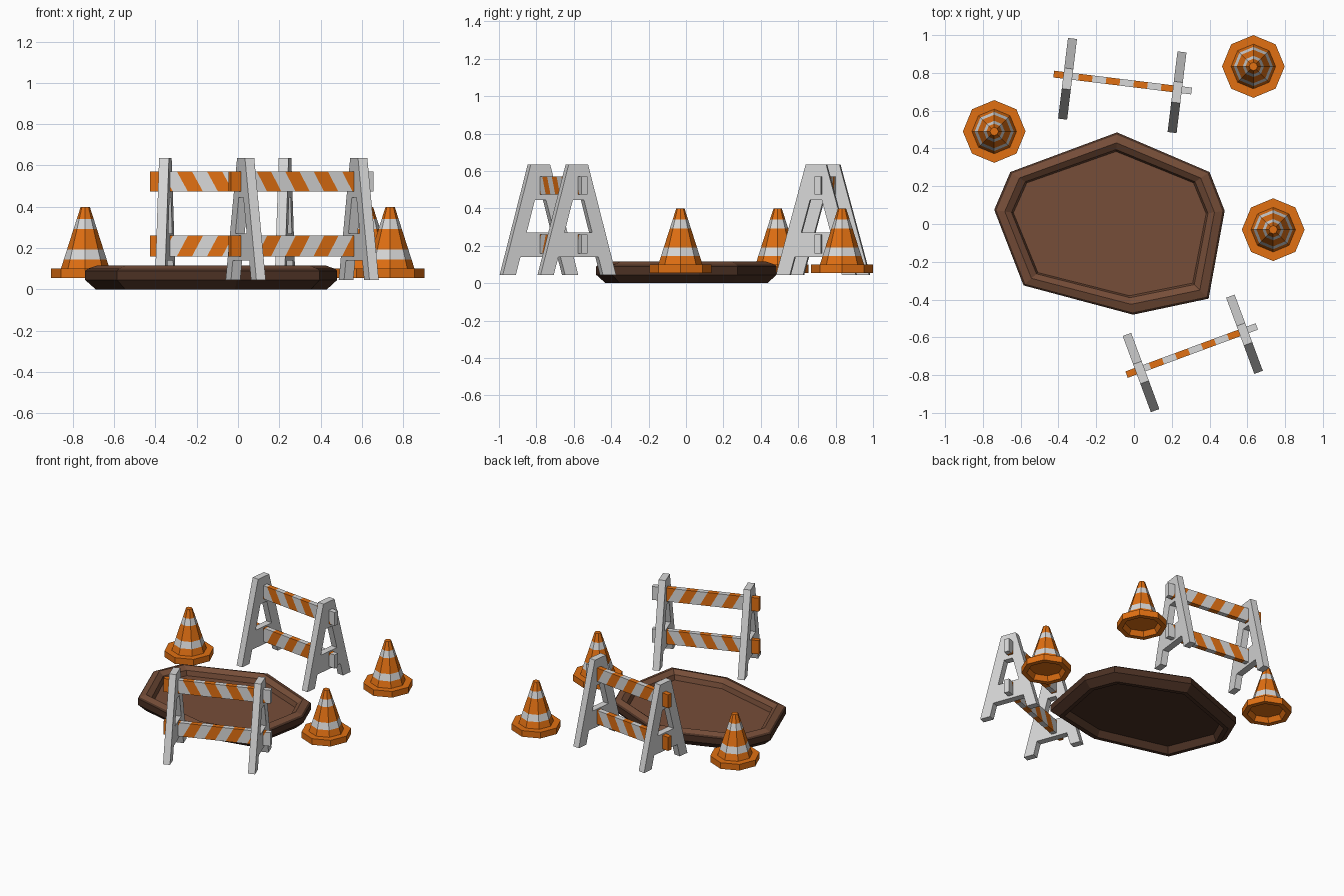
import bpy, math
from mathutils import Matrix

if "Cube" in bpy.data.objects:
    bpy.data.objects.remove(bpy.data.objects["Cube"])


def material(name, rgb):
    m = bpy.data.materials.new(name)
    m.diffuse_color = (*rgb, 1)
    m.use_nodes = True
    m.node_tree.nodes["Principled BSDF"].inputs["Base Color"].default_value = m.diffuse_color
    return m


ORANGE = material("safety orange", (0.75, 0.16, 0.006))
WHITE = material("light grey white", (0.68, 0.68, 0.68))
SOIL = material("soil brown", (0.18, 0.075, 0.04))
DARK = material("dark soil brown", (0.07, 0.03, 0.017))


def make(name, verts, faces, mats, idx=None, matrix=None):
    me = bpy.data.meshes.new(name)
    me.from_pydata(verts, [], faces)
    for m in mats:
        me.materials.append(m)
    if idx:
        for p, i in zip(me.polygons, idx):
            p.material_index = i
    ob = bpy.data.objects.new(name, me)
    bpy.context.collection.objects.link(ob)
    if matrix:
        ob.matrix_world = matrix
    return ob


def loft(name, rings, bands, mats, cap_first=None, cap_last=None):
    """Join equal-length rings with quads; bands gives a material per band."""
    n = len(rings[0])
    verts = [p for r in rings for p in r]
    faces, idx = [], []
    for k, b in enumerate(bands):
        for i in range(n):
            j = (i + 1) % n
            faces.append((k * n + i, k * n + j, (k + 1) * n + j, (k + 1) * n + i))
            idx.append(b)
    if cap_first is not None:
        faces.append(tuple(range(n))[::-1])
        idx.append(cap_first)
    if cap_last is not None:
        s = (len(rings) - 1) * n
        faces.append(tuple(range(s, s + n)))
        idx.append(cap_last)
    return make(name, verts, faces, mats, idx)


# Dug hole with a raised, rounded soil rim (counter-clockwise outline)
outline = [(-0.74, 0.075), (-0.585, -0.325), (-0.005, -0.48), (0.395, -0.395),
           (0.48, 0.07), (0.40, 0.275), (-0.09, 0.485), (-0.655, 0.275)]


def inset(d, z):
    sx, sy = 1 - d / 0.61, 1 - d / 0.48
    return [(-0.12 + (x + 0.12) * sx, y * sy, z) for x, y in outline]


# inner underside -> outside -> inner wall -> floor
rim = [(0.098, 0.05), (0.08, 0.0), (0.05, 0.0), (0.0, 0.045), (0.0, 0.09),
       (0.012, 0.10), (0.055, 0.115), (0.09, 0.09), (0.10, 0.055)]
loft("hole_rim_and_floor", [inset(d, z) for d, z in rim],
     [1, 1, 1, 1, 1, 0, 0, 0], [SOIL, DARK], cap_first=1, cap_last=0)


# Traffic cones: eight-sided, with two flush white bands and a hollow base
def slope(z):
    return 0.118 + (0.022 - 0.118) * (z - 0.10) / 0.30


profile = [(0.11, 0.09), (0.13, 0.055), (0.166, 0.055), (0.166, 0.10)]
profile += [(slope(z), z) for z in (0.10, 0.145, 0.192, 0.293, 0.34, 0.40)]
cone_bands = [0, 0, 0, 0, 0, 1, 0, 1, 0]


def cone(name, cx, cy):
    rings = [[(cx + r * math.cos(a * math.pi / 4), cy + r * math.sin(a * math.pi / 4), z)
              for a in range(8)] for r, z in profile]
    loft(name, rings, cone_bands, [ORANGE, WHITE], cap_first=0, cap_last=0)


cone("cone_back_right", 0.632, 0.834)
cone("cone_left", -0.74, 0.49)
cone("cone_right", 0.737, -0.03)


# Barricade side: A-frame cut from board, built as quads in y-z with thickness
def outer(z):
    return 0.215 - 0.271 * (z - 0.045)


def inner(z):
    return outer(z) - 0.075


def a_frame(name, x, matrix):
    quads = [[(-outer(.445), .445), (outer(.445), .445), (outer(.635), .635), (-outer(.635), .635)],
             [(-inner(.14), .14), (inner(.14), .14), (inner(.27), .27), (-inner(.27), .27)]]
    for s in (1, -1):
        q = [(s * inner(.045), .045), (s * outer(.045), .045),
             (s * outer(.445), .445), (s * inner(.445), .445)]
        quads.append(q[::s])
    verts, faces = [], []
    for q in quads:
        b = len(verts)
        verts += [(x + 0.024, y, z) for y, z in q] + [(x - 0.024, y, z) for y, z in q]
        faces += [(b, b + 1, b + 2, b + 3), (b + 7, b + 6, b + 5, b + 4)]
        for i in range(4):
            j = (i + 1) % 4
            faces.append((b + i, b + 4 + i, b + 4 + j, b + j))
    make(name, verts, faces, [WHITE], None, matrix)


# Striped rail: ten slanted segments, alternating orange and white
def rail(name, z0, z1, lean, matrix):
    L, n, t, yc = 0.735, 10, 0.018, 0.016
    rings = []
    for i in range(n + 1):
        x = -L / 2 + L * i / n
        d = 0 if i in (0, n) else lean
        e = 0 if i in (0, n) else 0.012
        rings.append([(x + e + d, yc - t, z0), (x + e + d, yc + t, z0),
                      (x + e - d, yc + t, z1), (x + e - d, yc - t, z1)])
    ob = loft(name, [r[::-1] for r in rings], [i % 2 for i in range(n)], [ORANGE, WHITE],
              cap_first=0, cap_last=1)
    ob.data.flip_normals()
    ob.matrix_world = matrix


def barricade(name, cx, cy, angle):
    m = Matrix.Translation((cx, cy, 0)) @ Matrix.Rotation(math.radians(angle), 4, 'Z')
    a_frame(name + "_left_frame", -0.292, m)
    a_frame(name + "_right_frame", 0.292, m)
    rail(name + "_upper_rail", 0.473, 0.571, 0.027, m)
    rail(name + "_lower_rail", 0.16, 0.26, -0.027, m)


barricade("back_barricade", -0.062, 0.733, -7)
barricade("front_barricade", 0.311, -0.685, 20.3)

# Make every shell face outward
import bmesh
for ob in bpy.data.objects:
    bm = bmesh.new()
    bm.from_mesh(ob.data)
    bmesh.ops.recalc_face_normals(bm, faces=bm.faces)
    bm.to_mesh(ob.data)
    bm.free()
